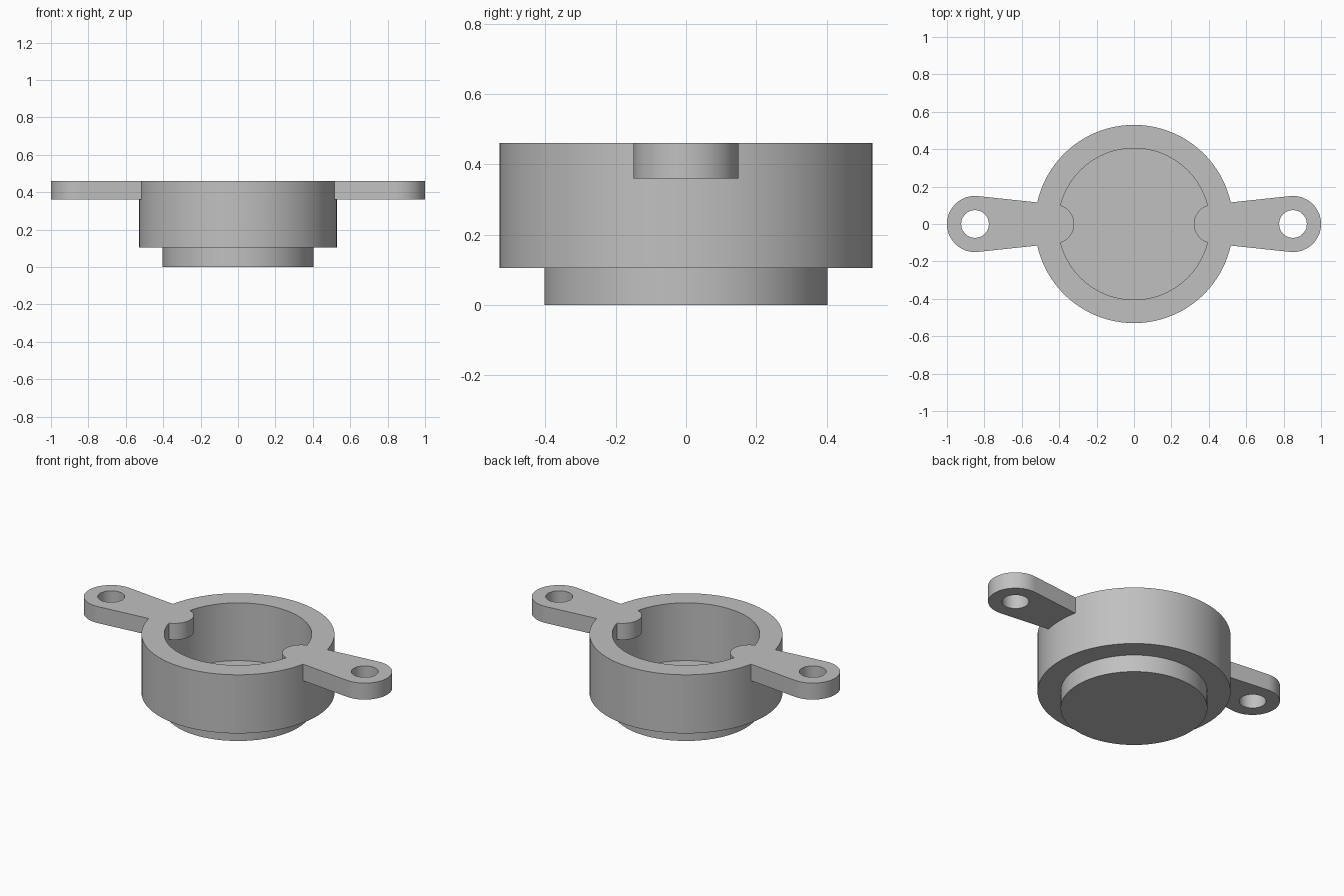
import bpy
import bmesh
from math import cos, sin, asin, pi
from mathutils import Vector

cube = bpy.data.objects.get("Cube")
if cube:
    bpy.data.objects.remove(cube, do_unlink=True)

TOP = 0.46
ARM_UNDER = 0.36

grey = bpy.data.materials.new("plain grey")
grey.use_nodes = True
colour = (0.53, 0.53, 0.53, 1)
grey.diffuse_color = colour
grey.node_tree.nodes["Principled BSDF"].inputs["Base Color"].default_value = colour


def make_object(name, bm):
    bmesh.ops.recalc_face_normals(bm, faces=bm.faces)
    mesh = bpy.data.meshes.new(name)
    bm.to_mesh(mesh)
    bm.free()
    mesh.materials.append(grey)
    obj = bpy.data.objects.new(name, mesh)
    bpy.context.collection.objects.link(obj)
    return obj


def lathe(name, profile, steps=96):
    """Spin a closed half-section around the z axis."""
    bm = bmesh.new()
    verts = [bm.verts.new((r, 0, z)) for r, z in profile]
    edges = [bm.edges.new(pair) for pair in zip(verts, verts[1:])]
    bmesh.ops.spin(bm, geom=verts + edges, cent=(0, 0, 0), axis=(0, 0, 1),
                   angle=2 * pi, steps=steps)
    bmesh.ops.remove_doubles(bm, verts=bm.verts, dist=1e-5)
    return make_object(name, bm)


def prism(name, outline, z0, z1):
    """Extrude a flat outline from z0 up to z1."""
    bm = bmesh.new()
    face = bm.faces.new([bm.verts.new((x, y, z0)) for x, y in outline])
    new = bmesh.ops.extrude_face_region(bm, geom=[face])["geom"]
    moved = [v for v in new if isinstance(v, bmesh.types.BMVert)]
    bmesh.ops.translate(bm, verts=moved, vec=Vector((0, 0, z1 - z0)))
    return make_object(name, bm)


def arc(cx, r, start, end, steps):
    angles = [start + (end - start) * i / steps for i in range(steps + 1)]
    return [(cx + r * cos(a), r * sin(a)) for a in angles]


def combine(target, other, operation):
    mod = target.modifiers.new(operation.lower(), "BOOLEAN")
    mod.operation = operation
    mod.solver = "EXACT"
    mod.object = other
    bpy.context.view_layer.objects.active = target
    bpy.ops.object.modifier_apply(modifier=mod.name)
    bpy.data.objects.remove(other, do_unlink=True)


# Cup with a wide body, narrower foot and closed floor
cup = lathe("cup_with_mounting_arms", [
    (0, 0), (0.403, 0), (0.403, 0.105), (0.53, 0.105),
    (0.53, TOP), (0.405, TOP), (0.405, 0.11), (0, 0.11)])

# Tapered arms: round inner nub, larger round outer end, screw hole
INNER_X, INNER_R, OUTER_X, OUTER_R = 0.425, 0.105, 0.85, 0.15
tangent = pi / 2 + asin((OUTER_R - INNER_R) / (OUTER_X - INNER_X))
outline = (arc(OUTER_X, OUTER_R, -tangent, tangent, 48)
           + arc(INNER_X, INNER_R, tangent, 2 * pi - tangent, 40))
hole = arc(OUTER_X, 0.074, 0, 2 * pi, 48)[:-1]

for side, name in ((1, "left"), (-1, "right")):
    arm = prism(name + "_arm", [(side * x, y) for x, y in outline], ARM_UNDER, TOP)
    cutter = prism(name + "_hole_cutter", [(side * x, y) for x, y in hole],
                   ARM_UNDER - 0.1, TOP + 0.1)
    cutter.hide_render = True
    combine(arm, cutter, "DIFFERENCE")
    combine(cup, arm, "UNION")

# Smooth round walls, crisp rims
bpy.ops.object.select_all(action="DESELECT")
cup.select_set(True)
bpy.context.view_layer.objects.active = cup
bpy.ops.object.shade_smooth_by_angle(angle=pi / 6)
